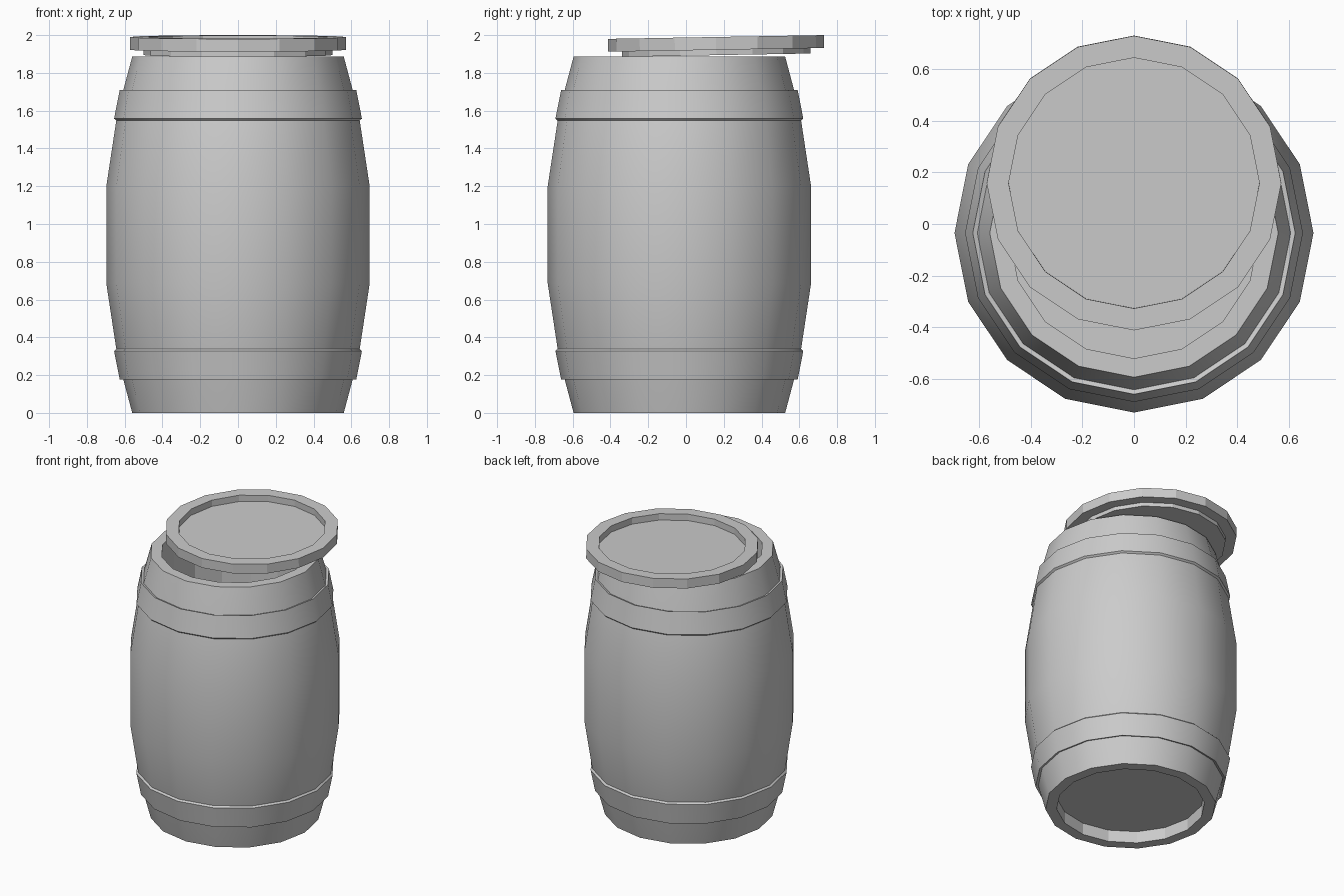
import bpy, bmesh, math

if "Cube" in bpy.data.objects:
    bpy.data.objects.remove(bpy.data.objects["Cube"])

SIDES = 16
CY = -0.035          # barrel axis in y
H = 1.886            # barrel height


def revolve(name, profile, smooth_from=None, closed=False):
    """Spin (radius, z) points around z; radius 0 at an end closes it with an n-gon."""
    bm = bmesh.new()
    caps = [profile[0][0] == 0, profile[-1][0] == 0]
    pts = [p for p in profile if p[0] > 0]
    rings = []
    for r, z in pts:
        rings.append([bm.verts.new((r * math.cos(2 * math.pi * i / SIDES),
                                    r * math.sin(2 * math.pi * i / SIDES), z))
                      for i in range(SIDES)])
    pairs = list(zip(rings, rings[1:]))
    if closed:
        pairs.append((rings[-1], rings[0]))
    for a, b in pairs:
        for i in range(SIDES):
            j = (i + 1) % SIDES
            bm.faces.new((a[i], a[j], b[j], b[i]))
    if caps[0]:
        bm.faces.new(rings[0])
    if caps[1]:
        bm.faces.new(rings[-1])
    bmesh.ops.recalc_face_normals(bm, faces=bm.faces)
    mesh = bpy.data.meshes.new(name)
    bm.to_mesh(mesh)
    bm.free()
    ob = bpy.data.objects.new(name, mesh)
    bpy.context.collection.objects.link(ob)
    if smooth_from is not None:
        bpy.ops.object.select_all(action='DESELECT')
        ob.select_set(True)
        bpy.context.view_layer.objects.active = ob
        bpy.ops.object.shade_smooth_by_angle(angle=math.radians(30))
        # recesses and rims stay faceted
        for p in mesh.polygons:
            if math.hypot(p.center.x, p.center.y) < smooth_from:
                p.use_smooth = False
    return ob


# barrel body: recessed bottom, bulging staves, flat rim, hollow inside
lower = [(0.56, 0.0), (0.608, 0.18), (0.645, 0.342), (0.697, 0.685)]
upper = [(r, H - z) for r, z in reversed(lower)]
body = revolve("barrel_body",
               [(0, 0.085), (0.487, 0.085), (0.487, 0.0)] + lower + upper +
               [(0.487, H), (0.487, 0.14), (0, 0.14)], smooth_from=0.53)
body.location.y = CY

# two hoops, mirrored about the middle height
hoop = [(0.603, 0.184), (0.626, 0.176), (0.656, 0.328), (0.640, 0.343)]
for name, prof in (("lower_hoop", hoop),
                   ("upper_hoop", [(r, H - z) for r, z in hoop])):
    ob = revolve(name, prof, smooth_from=0.0, closed=True)
    ob.location.y = CY

# lid pushed back and slightly tilted: plug below, raised rim above
lid = revolve("lid", [(0, -0.028), (0.5, -0.028), (0.5, 0.0), (0.572, 0.0),
                      (0.572, 0.068), (0.487, 0.068), (0.487, 0.022), (0, 0.022)])
lid.location = (0, 0.16, 1.922)
lid.rotation_euler.x = math.radians(1.0)
